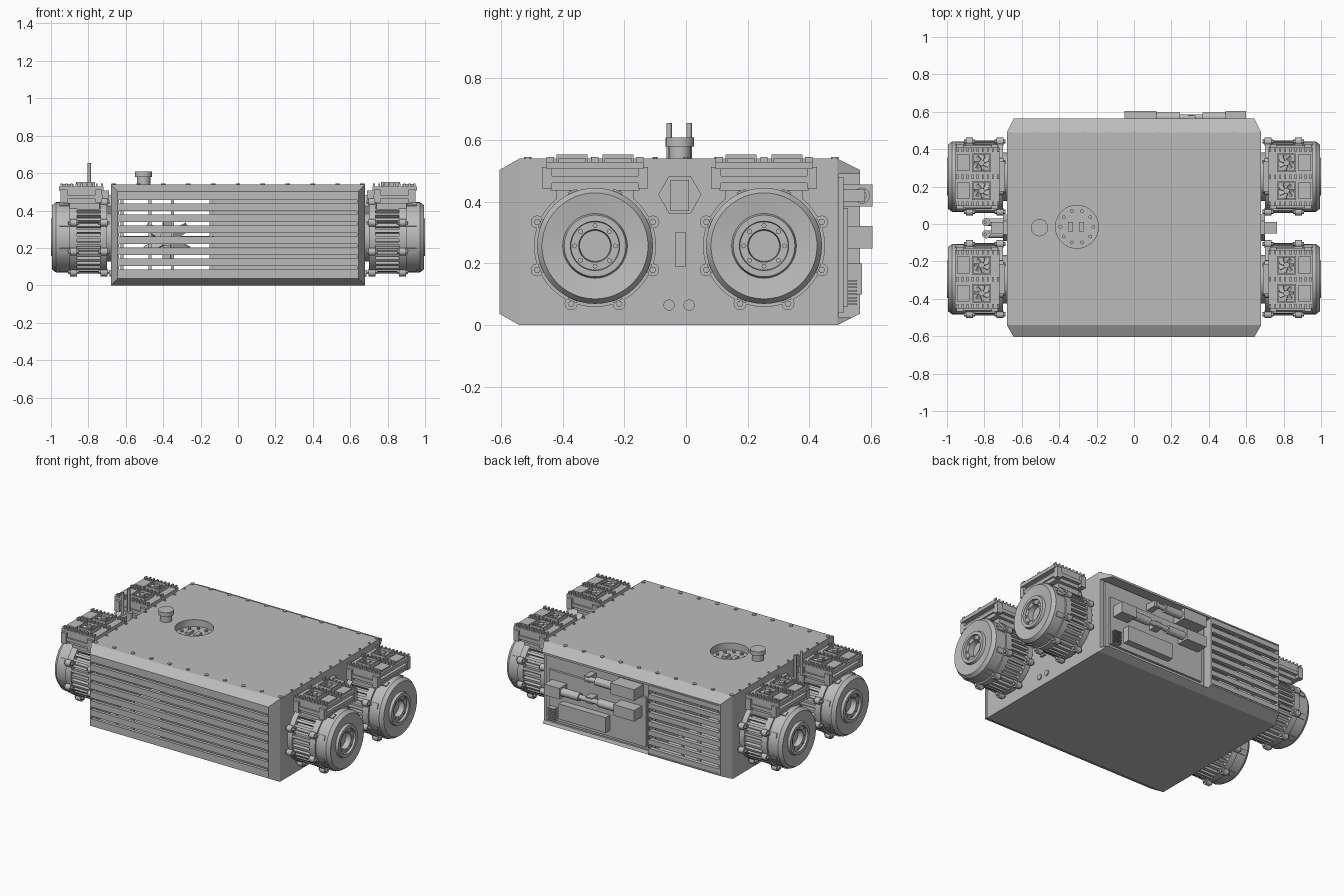
import bpy, bmesh, math
from mathutils import Matrix, Vector

if "Cube" in bpy.data.objects:
    bpy.data.objects.remove(bpy.data.objects["Cube"], do_unlink=True)

grey = bpy.data.materials.new("machine_grey")
grey.use_nodes = True
grey.diffuse_color = (0.5, 0.5, 0.5, 1)
grey.node_tree.nodes["Principled BSDF"].inputs["Base Color"].default_value = (0.5, 0.5, 0.5, 1)

AXES = {"x": Matrix.Rotation(math.pi / 2, 4, "Y"),
        "y": Matrix.Rotation(-math.pi / 2, 4, "X"),
        "z": Matrix.Identity(4)}


def box(bm, x, y, z, turn=None):
    """Box from (min, max) ranges, optionally turned by a matrix."""
    mid = Vector([sum(r) / 2 for r in (x, y, z)])
    size = [abs(r[1] - r[0]) for r in (x, y, z)]
    m = Matrix.Translation(mid) @ Matrix.Diagonal((*size, 1))
    bmesh.ops.create_cube(bm, size=1, matrix=turn @ m if turn else m)


def cyl(bm, centre, r, length, axis="z", sides=20, r2=None):
    m = Matrix.Translation(centre) @ AXES[axis]
    bmesh.ops.create_cone(bm, cap_ends=True, segments=sides, radius1=r,
                          radius2=r if r2 is None else r2, depth=length, matrix=m)


def lathe(bm, profile, sides=48):
    """Turn an (x, radius) profile about the x axis."""
    vs = [bm.verts.new((x, 0, r)) for x, r in profile]
    es = [bm.edges.new(p) for p in zip(vs, vs[1:])]
    bmesh.ops.spin(bm, geom=vs + es, cent=(0, 0, 0), axis=(1, 0, 0),
                   angle=2 * math.pi, steps=sides, use_merge=True)
    bmesh.ops.remove_doubles(bm, verts=bm.verts, dist=1e-5)


def finish(bm, name, matrix=None, smooth=True):
    if matrix:
        bmesh.ops.transform(bm, matrix=matrix, verts=bm.verts)
    bmesh.ops.recalc_face_normals(bm, faces=bm.faces)
    mesh = bpy.data.meshes.new(name)
    bm.to_mesh(mesh)
    bm.free()
    mesh.materials.append(grey)
    ob = bpy.data.objects.new(name, mesh)
    bpy.context.collection.objects.link(ob)
    if smooth:
        bpy.ops.object.select_all(action="DESELECT")
        ob.select_set(True)
        bpy.context.view_layer.objects.active = ob
        bpy.ops.object.shade_smooth_by_angle(angle=math.radians(32))
    return ob


# Main housing: rectangular loft with bevelled front and back
bm = bmesh.new()
rings = []
for y, inset in ((-0.605, 0.037), (-0.54, 0), (0.49, 0), (0.565, 0.037)):
    w, lo, hi = 0.68 - inset, inset, 0.54 - inset
    rings.append([bm.verts.new((x, y, z)) for x, z in ((-w, lo), (w, lo), (w, hi), (-w, hi))])
for a, b in zip(rings, rings[1:]):
    for i in range(4):
        j = (i + 1) % 4
        bm.faces.new((a[i], a[j], b[j], b[i]))
bm.faces.new(rings[0])
bm.faces.new(rings[-1])
housing = finish(bm, "housing", smooth=False)

# Openings: air channel, front recess, rear bay, round top port
cutters = []
for name, x, y, z in (("channel_cutter", (-0.635, -0.13), (-0.7, 0.7), (0.045, 0.495)),
                      ("front_cutter", (-0.636, 0.636), (-0.7, -0.57), (0.044, 0.496)),
                      ("bay_cutter", (-0.12, 0.72), (0.495, 0.7), (0.025, 0.49))):
    bm = bmesh.new()
    box(bm, x, y, z)
    cutters.append(finish(bm, name, smooth=False))
bm = bmesh.new()
cyl(bm, (-0.305, -0.015, 0.5), 0.115, 0.2, sides=40)
cutters.append(finish(bm, "port_cutter", smooth=False))
for c in cutters:
    mod = housing.modifiers.new(c.name, "BOOLEAN")
    mod.operation, mod.solver, mod.object = "DIFFERENCE", "EXACT", c
    c.hide_render = True
    c.hide_viewport = True

# Horizontal louvres, full width in front and beside the bay at the back
pitch = 0.47 / 8
for name, x, y in (("front_louvres", (-0.643, 0.643), (-0.605, -0.585)),
                   ("rear_louvres", (-0.643, -0.125), (0.54, 0.565))):
    bm = bmesh.new()
    gap = 0.018 if name == "front_louvres" else 0.026
    for i in range(8):
        z = 0.035 + pitch * i
        box(bm, x, y, (z + gap / 2, z + pitch - gap / 2))
    inner = (-0.585, -0.57) if y[0] < 0 else (0.525, 0.54)
    for px in (-0.62, -0.47, -0.35, -0.145):
        box(bm, (px - 0.008, px + 0.008), inner, (0.045, 0.495))
    finish(bm, name, smooth=False)

# Fan inside the air channel
bm = bmesh.new()
cyl(bm, (-0.38, 0, 0.25), 0.04, 0.08, "y")
for i in range(6):
    turn = (Matrix.Translation((-0.38, 0, 0.25)) @ Matrix.Rotation(i * math.pi / 3, 4, "Y")
            @ Matrix.Rotation(0.5, 4, "Z"))
    box(bm, (-0.025, 0.025), (-0.006, 0.006), (0.03, 0.13), turn)
box(bm, (-0.63, -0.13), (0, 0.02), (0.235, 0.265))
finish(bm, "channel_fan")

# Recessed port plate with bolts and contacts
bm = bmesh.new()
px, py = -0.305, -0.015
cyl(bm, (px, py, 0.486), 0.122, 0.014, sides=40)
for i in range(10):
    a = i * math.pi / 5
    cyl(bm, (px + 0.088 * math.cos(a), py + 0.088 * math.sin(a), 0.497), 0.01, 0.012, sides=10)
for dx in (-0.035, 0.025):
    box(bm, (px + dx - 0.014, px + dx + 0.014), (py - 0.025, py + 0.025), (0.49, 0.51))
finish(bm, "port_plate")

# Top knob
bm = bmesh.new()
cyl(bm, (-0.505, -0.02, 0.56), 0.036, 0.05, sides=28)
cyl(bm, (-0.505, -0.02, 0.594), 0.046, 0.028, sides=28)
finish(bm, "top_knob")

# Lid screws
bm = bmesh.new()
for i in range(11):
    for y in (-0.513, 0.482):
        cyl(bm, ((i - 5) * 0.133, y, 0.541), 0.012, 0.008, sides=12)
for sx in (-1, 1):
    for i in range(9):
        cyl(bm, (sx * 0.667, -0.4 + i * 0.1, 0.541), 0.008, 0.008, sides=10)
finish(bm, "lid_screws")


def ring_points(count, r, phase=0.0):
    for i in range(count):
        a = 2 * math.pi * (i + phase) / count
        yield a, r * math.cos(a), r * math.sin(a)


def motor(prefix, side, cy):
    """Ribbed motor with drive electronics, built on the +x side."""
    place = Matrix.Diagonal((side, 1, 1, 1)) @ Matrix.Translation((0, cy, 0.257))
    # Turned casing with hollow hub
    bm = bmesh.new()
    lathe(bm, [(0.67, 0), (0.67, 0.13), (0.7, 0.13), (0.7, 0.198), (0.735, 0.198), (0.735, 0.168),
               (0.86, 0.168), (0.86, 0.198), (0.9, 0.198), (0.9, 0.188), (0.972, 0.188),
               (0.994, 0.172), (0.984, 0.105), (1, 0.1), (1, 0.08), (0.985, 0.078),
               (0.985, 0.053), (0.95, 0.05), (0.95, 0)])
    finish(bm, prefix + "_casing", place)
    # Cooling ribs
    bm = bmesh.new()
    for a, _, _ in ring_points(36, 1):
        box(bm, (0.73, 0.865), (-0.008, 0.008), (0.16, 0.194), Matrix.Rotation(a, 4, "X"))
    finish(bm, prefix + "_ribs", place, smooth=False)
    # Flange lugs, bolts and hub bolts
    bm = bmesh.new()
    for a, y, z in ring_points(8, 0.203, 0.5):
        for x in (0.717, 0.88):
            cyl(bm, (x, y, z), 0.021, 0.036, "x", 12)
            cyl(bm, (x, y, z), 0.011, 0.06, "x", 6)
        box(bm, (0.9, 0.955), (-0.016, 0.016), (0.165, 0.194), Matrix.Rotation(a, 4, "X"))
    for a, y, z in ring_points(8, 0.066):
        cyl(bm, (0.985, y, z), 0.008, 0.012, "x", 8)
    finish(bm, prefix + "_bolts", place)
    # Stepped electronics box on top
    bm = bmesh.new()
    box(bm, (0.74, 0.9), (-0.125, 0.125), (0.14, 0.19))
    box(bm, (0.735, 0.935), (-0.145, 0.145), (0.18, 0.206))
    box(bm, (0.725, 0.945), (-0.167, 0.167), (0.204, 0.226))
    box(bm, (0.755, 0.925), (-0.157, 0.157), (0.226, 0.256))
    box(bm, (0.718, 0.957), (-0.157, 0.157), (0.25, 0.272))
    for sy in (-1, 1):
        for x in (0.745, 0.93):
            box(bm, (x - 0.018, x + 0.018), (sy * 0.14, sy * 0.172), (0.186, 0.256))
    box(bm, (0.69, 0.73), (-0.08, 0.08), (0.2, 0.25))
    finish(bm, prefix + "_electronics", place, smooth=False)
    # Heat sink fins and twin fans
    bm = bmesh.new()
    for i in range(9):
        x = 0.728 + i * 0.027
        for y in (-0.145, 0, 0.145):
            box(bm, (x - 0.005, x + 0.005), (y - 0.012, y + 0.012), (0.27, 0.288))
    for cy2 in (-0.075, 0.075):
        for dx, dy, hx, hy in ((0.046, 0, 0.004, 0.05), (-0.046, 0, 0.004, 0.05),
                               (0, 0.046, 0.05, 0.004), (0, -0.046, 0.05, 0.004)):
            box(bm, (0.815 + dx - hx, 0.815 + dx + hx), (cy2 + dy - hy, cy2 + dy + hy), (0.27, 0.296))
        cyl(bm, (0.815, cy2, 0.28), 0.016, 0.03, sides=16)
        for a, _, _ in ring_points(7, 1):
            turn = (Matrix.Translation((0.815, cy2, 0.28)) @ Matrix.Rotation(a, 4, "Z")
                    @ Matrix.Rotation(0.5, 4, "X"))
            box(bm, (0.01, 0.041), (-0.01, 0.01), (-0.002, 0.002), turn)
        box(bm, (0.88, 0.945), (cy2 - 0.045, cy2 + 0.045), (0.27, 0.284))
    finish(bm, prefix + "_fans", place)


for side, sname in ((1, "left"), (-1, "right")):
    for cy, fname in ((-0.295, "front"), (0.253, "rear")):
        motor(f"{fname}_{sname}_motor", side, cy)

# Side fittings between the motors
for side, sname in ((1, "left"), (-1, "right")):
    bm = bmesh.new()
    box(bm, (0.68, 0.7), (-0.065, 0.025), (0.375, 0.47))
    cyl(bm, (0.69, -0.02, 0.423), 0.07, 0.02, "x", 6)
    box(bm, (0.69, 0.765), (-0.05, 0.01), (0.37, 0.47))
    box(bm, (0.675, 0.695), (-0.035, 0), (0.19, 0.3))
    for y in (-0.055, 0.01):
        cyl(bm, (0.68, y, 0.065), 0.018, 0.012, "x")
    finish(bm, sname + "_connector", Matrix.Diagonal((side, 1, 1, 1)))

# Pair of upright cable ends on the right side
bm = bmesh.new()
for y in (-0.055, 0.01):
    cyl(bm, (-0.745, y, 0.42), 0.02, 0.09, "x")
    cyl(bm, (-0.79, y, 0.45), 0.022, 0.11)
    cyl(bm, (-0.795, y, 0.575), 0.009, 0.16, sides=12)
finish(bm, "cable_ends")

# Rear bay: panel, raised cover, terminal comb
bm = bmesh.new()
box(bm, (-0.11, 0.65), (0.49, 0.51), (0.04, 0.48))
box(bm, (0.18, 0.52), (0.5, 0.57), (0.1, 0.2))
box(bm, (-0.08, 0.62), (0.5, 0.525), (0.06, 0.38))
for i in range(8):
    z = 0.065 + i * 0.011
    box(bm, (0.56, 0.61), (0.52, 0.555), (z, z + 0.005))
finish(bm, "rear_panel", smooth=False)

# Rear plugs with cable sleeves
bm = bmesh.new()
for x0, x1, z, run in ((0.49, 0.6, 0.285, -1), (-0.05, 0.12, 0.42, 1), (-0.05, 0.1, 0.285, 1)):
    box(bm, (x0, x1), (0.505, 0.605), (z - 0.036, z + 0.036))
    start = x1 if run > 0 else x0
    cyl(bm, (start + run * 0.06, 0.57, z), 0.026, 0.13, "x")
    cyl(bm, (start + run * 0.15, 0.57, z), 0.016, 0.09, "x")
    box(bm, (start + run * 0.19 - 0.02, start + run * 0.19 + 0.02), (0.505, 0.58), (z - 0.02, z + 0.02))
finish(bm, "rear_plugs")
